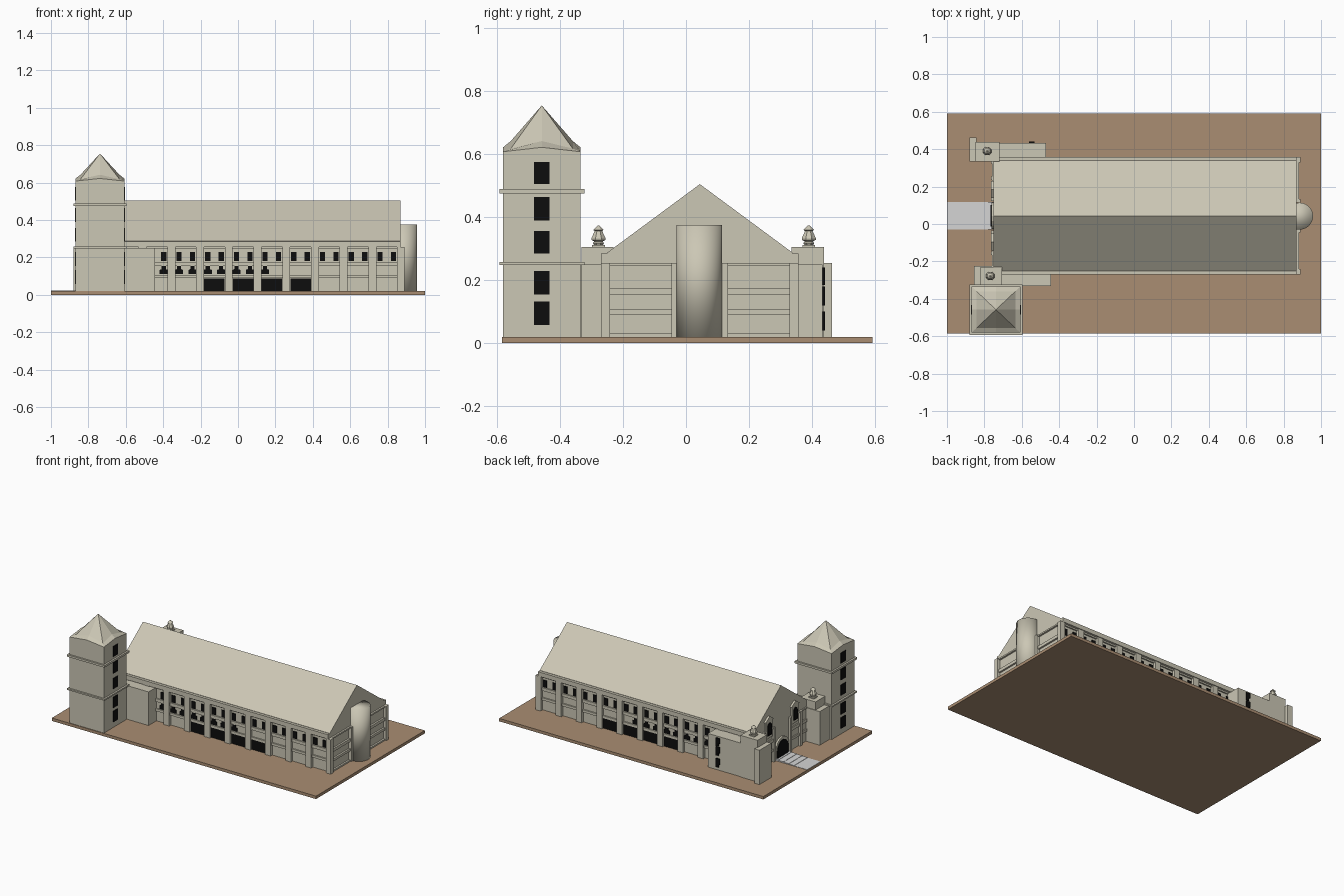
import bpy, bmesh, math
from mathutils import Vector

cube = bpy.data.objects.get("Cube")
if cube:
    bpy.data.objects.remove(cube)


def material(name, rgb):
    m = bpy.data.materials.new(name)
    m.use_nodes = True
    m.diffuse_color = (*rgb, 1)
    m.node_tree.nodes["Principled BSDF"].inputs["Base Color"].default_value = (*rgb, 1)
    return m


STONE = material("pale stone", (0.60, 0.57, 0.46))
EARTH = material("brown ground", (0.40, 0.27, 0.17))
PAVING = material("light paving", (0.66, 0.66, 0.66))
DARK = material("dark opening", (0.004, 0.004, 0.004))


class Part:
    """Collects simple solids into one named mesh object."""

    def __init__(self, name, mat):
        self.name, self.mat, self.bm = name, mat, bmesh.new()

    def box(self, x0, x1, y0, y1, z0, z1):
        self.prism([(y0, z0), (y1, z0), (y1, z1), (y0, z1)], "x", x0, x1)

    def prism(self, outline, axis, a, b):
        # outline holds (y, z) pairs for axis x, or (x, z) pairs for axis y
        put = (lambda u, z, d: (d, u, z)) if axis == "x" else (lambda u, z, d: (u, d, z))
        ends = [[self.bm.verts.new(put(u, z, d)) for u, z in outline] for d in (a, b)]
        self.bm.faces.new(ends[0])
        self.bm.faces.new(ends[1][::-1])
        n = len(outline)
        for i in range(n):
            j = (i + 1) % n
            self.bm.faces.new((ends[0][i], ends[1][i], ends[1][j], ends[0][j]))

    def lathe(self, x, y, profile, sides):
        rings = []
        for r, z in profile:
            turn = [math.tau * (i + 0.5) / sides for i in range(sides)]
            rings.append([self.bm.verts.new((x + r * math.cos(t), y + r * math.sin(t), z)) for t in turn])
        for low, high in zip(rings, rings[1:]):
            for i in range(sides):
                j = (i + 1) % sides
                self.bm.faces.new((low[i], low[j], high[j], high[i]))
        self.bm.faces.new(rings[0][::-1])
        self.bm.faces.new(rings[-1])

    def done(self, smooth=False):
        bmesh.ops.recalc_face_normals(self.bm, faces=self.bm.faces)
        for f in self.bm.faces:
            f.smooth = smooth
        mesh = bpy.data.meshes.new(self.name)
        self.bm.to_mesh(mesh)
        self.bm.free()
        mesh.materials.append(self.mat)
        ob = bpy.data.objects.new(self.name, mesh)
        bpy.context.collection.objects.link(ob)
        return ob


def arch(c, half, z0, spring):
    pts = [(c - half, z0), (c + half, z0)]
    return pts + [(c + half * math.cos(t), spring + half * math.sin(t))
                  for t in [math.pi * i / 8 for i in range(9)]]


MID = 0.044          # y of the ridge
WEST, EAST = -0.75, 0.87
GROUND = 0.02
PITCH = 0.1535       # bay spacing
FIRST_BAY = 0.795
RAILS = [(0.09, 0.107), (0.155, 0.176), (0.245, 0.255)]

# Ground and paved approach
ground = Part("ground_slab", EARTH)
ground.box(-1, 1, -0.585, 0.592, 0, GROUND)
ground.done()
path = Part("entrance_path", PAVING)
path.box(-0.999, WEST, MID - 0.073, MID + 0.073, GROUND, GROUND + 0.002)
for i in range(4):
    x = -0.9 + i * 0.04
    path.box(x, WEST, MID - 0.073, MID + 0.073, GROUND, GROUND + 0.002 * (i + 2))
path.done()

# Hall core, cornice and gabled roof
hall = Part("hall_walls", STONE)
hall.box(WEST, EAST, MID - 0.29, MID + 0.29, GROUND, 0.255)
hall.done()
roof = Part("gable_roof", STONE)
roof.prism([(MID - 0.295, 0.25), (MID + 0.295, 0.25), (MID + 0.295, 0.287),
            (MID, 0.505), (MID - 0.295, 0.287)], "x", WEST, EAST)
roof.done()
cornice = Part("cornice", STONE)
cornice.box(WEST, EAST, MID - 0.314, MID + 0.314, 0.255, 0.285)
cornice.done()

# Long sides: pilasters, rails and openings, mirrored about the ridge
frame = Part("side_pilasters_and_rails", STONE)
openings = Part("side_openings", DARK)
for s in (-1, 1):
    def y_at(d):
        return MID + s * d

    def slab(x0, x1, z0, z1, depth):
        frame.box(x0, x1, *sorted((y_at(0.285), y_at(depth))), z0, z1)

    for z0, z1 in RAILS:
        slab(WEST, EAST, z0, z1, 0.299)
    for k in range(11):
        x = FIRST_BAY + PITCH * (0.5 - k)
        slab(max(x - 0.021, WEST), min(x + 0.021, EAST + 0.02), GROUND, 0.255, 0.309)
    for k in range(10):
        x = FIRST_BAY - PITCH * k
        for side in (-1, 1):
            c = x + side * 0.036
            # tall upper windows
            openings.prism([(c - 0.014, 0.18), (c + 0.014, 0.18), (c + 0.014, 0.228),
                            (c - 0.014, 0.228)], "y", y_at(0.288), y_at(0.295))
            # low arched windows in the middle bays
            if 5 <= k <= 8 or (k == 4 and side == -1):
                openings.prism([(c + u, z) for u, z in ((-0.022, 0.11), (0.022, 0.11), (0.022, 0.133),
                                (0.011, 0.137), (0.011, 0.153), (-0.011, 0.153),
                                (-0.011, 0.137), (-0.022, 0.133))],
                               "y", y_at(0.288), y_at(0.295))
        # wide doorways
        if 3 <= k <= 6:
            openings.prism([(x - 0.055, GROUND), (x + 0.055, GROUND), (x + 0.055, 0.088),
                            (x - 0.055, 0.088)], "y", y_at(0.288), y_at(0.295))
frame.done()
openings.done()

# East end: framed panels either side of the rounded apse
end = Part("east_end_frame", STONE)
for s in (-1, 1):
    for near, far in ((0.07, 0.09), (0.295, 0.314)):
        end.box(EAST - 0.01, EAST + 0.02, *sorted((MID + s * near, MID + s * far)), GROUND, 0.255)
    for z0, z1 in [(GROUND, 0.03)] + RAILS:
        end.box(EAST - 0.01, EAST + 0.012, *sorted((MID + s * 0.08, MID + s * 0.3)), z0, z1)
end.done()
apse = Part("rounded_apse", STONE)
apse.lathe(0.885, MID - 0.002, [(0.072, GROUND), (0.072, 0.375)], 48)
apse.done(smooth=True)

# West end: arched door and framed gable windows
surround = Part("west_end_frame", STONE)
west_open = Part("west_end_openings", DARK)
surround.prism(arch(MID, 0.072, GROUND, 0.085), "x", WEST - 0.012, WEST + 0.01)
west_open.prism(arch(MID, 0.058, GROUND, 0.08), "x", WEST - 0.016, WEST - 0.01)
for s in (-1, 1):
    c = MID + s * 0.14
    surround.box(WEST - 0.01, WEST + 0.01, c - 0.035, c + 0.035, 0.2, 0.32)
    surround.prism([(c - 0.045, 0.32), (c + 0.045, 0.32), (c, 0.35)], "x", WEST - 0.014, WEST + 0.01)
    west_open.prism(arch(c, 0.02, 0.22, 0.285), "x", WEST - 0.015, WEST - 0.008)
    for near, far in ((0.08, 0.095), (0.19, 0.21), (0.28, 0.305)):
        surround.box(WEST - 0.015, WEST + 0.01, *sorted((MID + s * near, MID + s * far)), GROUND, 0.255)
    for z0, z1 in RAILS:
        surround.box(WEST - 0.008, WEST + 0.01, *sorted((MID + s * 0.08, MID + s * 0.3)), z0, z1)
surround.done()
west_open.done()

# Corner wings, pedestals and urns
wings = Part("corner_wings", STONE)
wings.box(-0.72, -0.445, -0.332, -0.24, GROUND, 0.25)
wings.box(-0.855, -0.705, -0.336, -0.225, GROUND, 0.25)
wings.box(-0.82, -0.705, -0.332, -0.23, 0.25, 0.305)
wings.box(-0.72, -0.47, 0.33, 0.434, GROUND, 0.25)
wings.box(-0.848, -0.72, 0.335, 0.438, GROUND, 0.305)
wings.box(-0.88, -0.843, 0.335, 0.463, GROUND, 0.255)
wings.done()
for name, x, y in (("south_urn", -0.768, -0.278), ("north_urn", -0.785, 0.39)):
    urn = Part(name, STONE)
    urn.box(x - 0.02, x + 0.02, y - 0.02, y + 0.02, 0.305, 0.312)
    urn.lathe(x, y, [(0.014, 0.31), (0.019, 0.318), (0.014, 0.323), (0.024, 0.328),
                     (0.024, 0.334), (0.013, 0.356), (0.018, 0.36), (0.004, 0.373)], 8)
    urn.done()
slots = Part("north_wing_slots", DARK)
for z0, z1 in ((0.205, 0.24), (0.14, 0.18), (0.06, 0.1)):
    slots.box(-0.562, -0.532, 0.433, 0.441, z0, z1)
    slots.box(-0.552, -0.532, 0.433, 0.441, z0 - 0.02, z0)
slots.done()

# Tower shaft with string courses and side windows
TX, TY, HALF_X, HALF_Y = -0.738, -0.458, 0.13, 0.123
tower = Part("tower_shaft", STONE)
tower.box(TX - HALF_X, TX + HALF_X, TY - HALF_Y, TY + HALF_Y, GROUND, 0.595)
for z0, z1 in ((0.248, 0.258), (0.475, 0.489)):
    tower.box(TX - HALF_X - 0.012, TX + HALF_X + 0.012, TY - HALF_Y - 0.012, TY + HALF_Y + 0.012, z0, z1)
tower.done()
panes = Part("tower_windows", DARK)
for s in (-1, 1):
    for z0, z1 in ((0.058, 0.133), (0.155, 0.229), (0.285, 0.357), (0.39, 0.465), (0.505, 0.576)):
        x = TX + s * HALF_X
        panes.box(x - 0.004, x + 0.004, TY - 0.025, TY + 0.025, z0, z1)
panes.done()

# Tower spire: raised side midpoints, ridges running up to the point
spire = Part("tower_spire", STONE)
ring_dirs = [(-1, -1), (0, -1), (1, -1), (1, 0), (1, 1), (0, 1), (-1, 1), (-1, 0)]
rings = []
for size, corner_z, middle_z in ((1, 0.59, 0.59), (1, 0.608, 0.622), (0.8, 0.618, 0.642)):
    rings.append([spire.bm.verts.new((TX + u * HALF_X * size, TY + v * HALF_Y * size,
                                      corner_z if u and v else middle_z)) for u, v in ring_dirs])
tip = spire.bm.verts.new(Vector((TX, TY, 0.755)))
spire.bm.faces.new(rings[0][::-1])
for i in range(8):
    j = (i + 1) % 8
    for low, high in zip(rings, rings[1:]):
        spire.bm.faces.new((low[i], low[j], high[j], high[i]))
    spire.bm.faces.new((rings[2][i], rings[2][j], tip))
spire.done()
